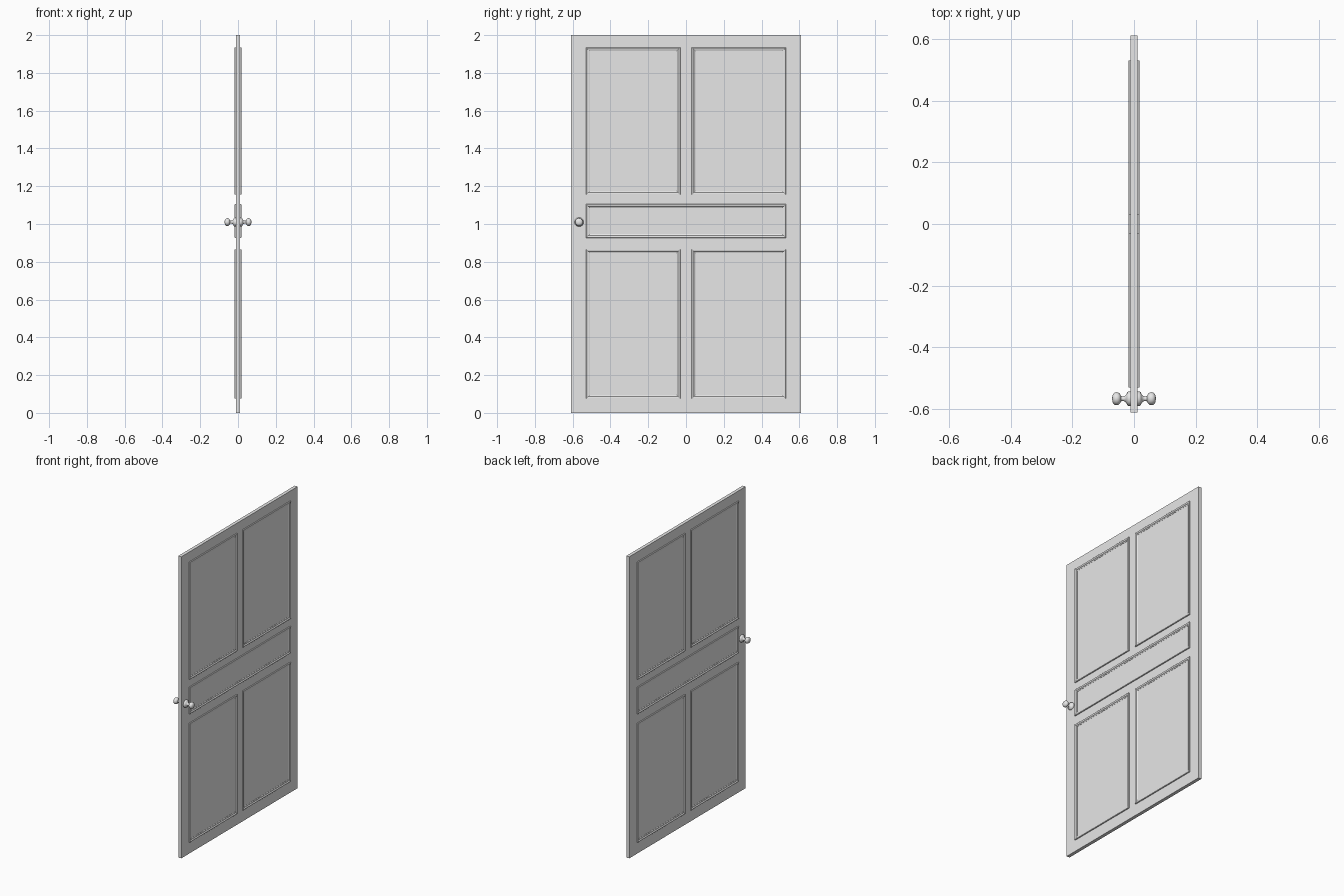
import bpy, bmesh, math

cube = bpy.data.objects.get("Cube")
if cube:
    bpy.data.objects.remove(cube, do_unlink=True)

HALF = 0.011  # half the slab thickness

paint = bpy.data.materials.new("light_grey")
paint.use_nodes = True
grey = (0.8, 0.8, 0.8, 1)
paint.diffuse_color = grey
paint.node_tree.nodes["Principled BSDF"].inputs["Base Color"].default_value = grey


def finish(name, bm, mirror=False, smooth=None):
    """Turn a bmesh into an object, optionally repeated on the other face."""
    bmesh.ops.recalc_face_normals(bm, faces=bm.faces)
    mesh = bpy.data.meshes.new(name)
    bm.to_mesh(mesh)
    bm.free()
    mesh.materials.append(paint)
    obj = bpy.data.objects.new(name, mesh)
    bpy.context.collection.objects.link(obj)
    bpy.ops.object.select_all(action='DESELECT')
    obj.select_set(True)
    bpy.context.view_layer.objects.active = obj
    if smooth:
        bpy.ops.object.shade_smooth_by_angle(angle=math.radians(smooth))
    if mirror:
        obj.modifiers.new("other_face", 'MIRROR').use_axis[0] = True
    return obj


# Door slab
bm = bmesh.new()
bmesh.ops.create_cube(bm, size=1)
for v in bm.verts:
    v.co.x *= 2 * HALF
    v.co.y *= 1.22
    v.co.z = (v.co.z + 0.5) * 2
finish("door_slab", bm)

# Mitred moulding section: (distance inward, height in x)
SECTION = [(0, 0.009), (0, 0.016), (0.002, 0.018), (0.007, 0.018),
           (0.010, 0.0165), (0.012, 0.014), (0.016, 0.0135),
           (0.019, 0.012), (0.019, 0.009)]


def moulding(name, y0, y1, z0, z1):
    bm = bmesh.new()
    rings = []
    for d, x in SECTION:
        corners = [(y0 + d, z0 + d), (y1 - d, z0 + d),
                   (y1 - d, z1 - d), (y0 + d, z1 - d)]
        rings.append([bm.verts.new((x, y, z)) for y, z in corners])
    # Close the section so each frame is a solid
    for a, b in zip(rings, rings[1:] + rings[:1]):
        for i in range(4):
            j = (i + 1) % 4
            bm.faces.new((a[i], a[j], b[j], b[i]))
    finish(name, bm, mirror=True)


# Panel frames
for row, z0, z1 in (("lower", 0.075, 0.866), ("upper", 1.155, 1.935)):
    moulding(row + "_front_panel_frame", -0.53, -0.03, z0, z1)
    moulding(row + "_back_panel_frame", 0.03, 0.53, z0, z1)
moulding("middle_panel_frame", -0.53, 0.53, 0.927, 1.105)

# Door knob, turned about the x axis: (x, radius)
KNOB = [(0.009, 0.024), (0.017, 0.024), (0.022, 0.021), (0.025, 0.014),
        (0.030, 0.009), (0.037, 0.007), (0.042, 0.009), (0.045, 0.015),
        (0.049, 0.019), (0.055, 0.021), (0.062, 0.020), (0.067, 0.016),
        (0.070, 0.009), (0.071, 0)]
bm = bmesh.new()
outline = [bm.verts.new((x, r, 0)) for x, r in KNOB]
edges = [bm.edges.new(pair) for pair in zip(outline, outline[1:])]
bmesh.ops.spin(bm, geom=outline + edges, cent=(0, 0, 0), axis=(1, 0, 0),
               angle=math.tau, steps=24, use_duplicate=False)
bmesh.ops.remove_doubles(bm, verts=bm.verts, dist=0.0001)
knob = finish("door_knobs", bm, mirror=True, smooth=40)
knob.location = (0, -0.566, 1.01)
